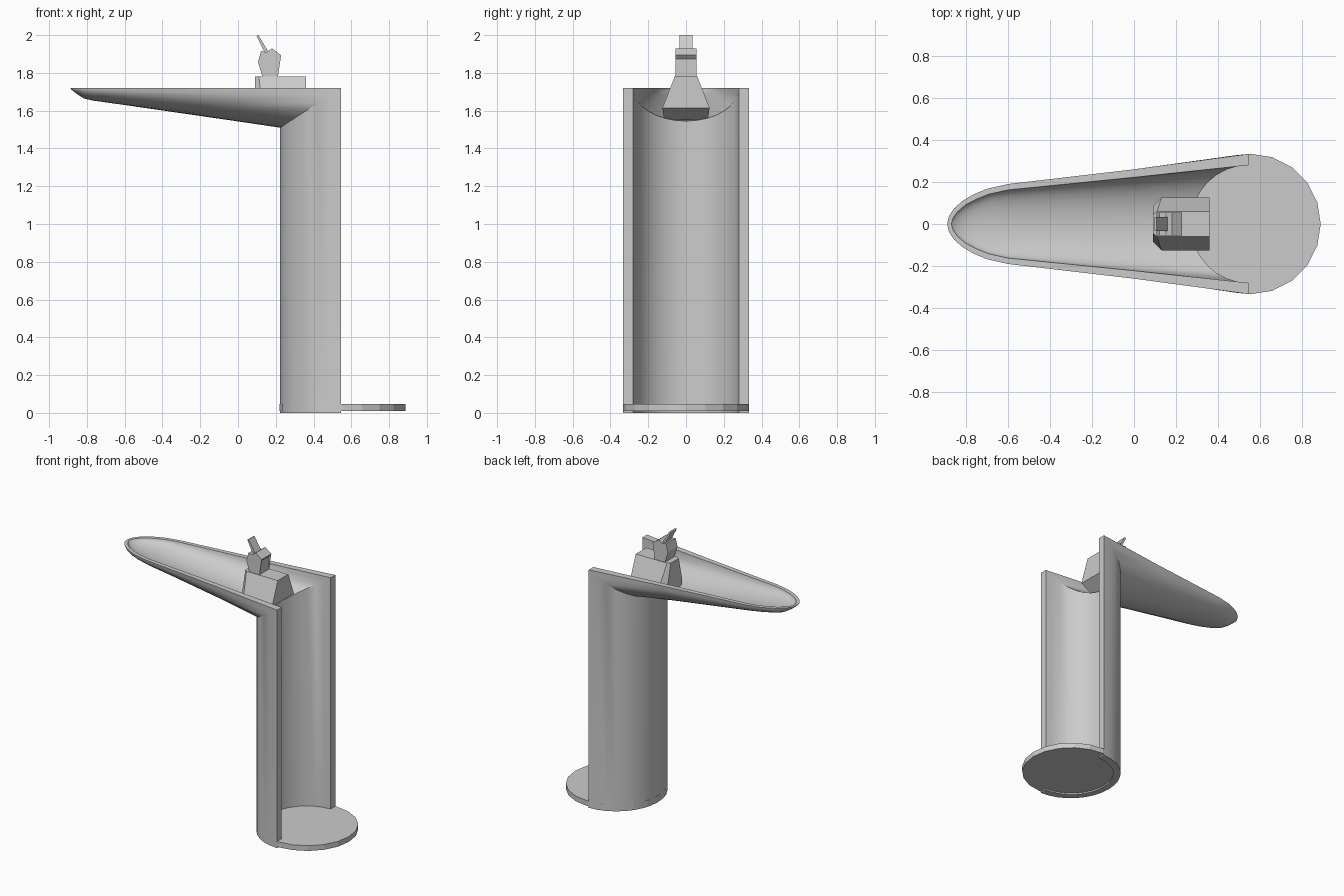
import bpy, bmesh, math

if "Cube" in bpy.data.objects:
    bpy.data.objects.remove(bpy.data.objects["Cube"])

N = 16      # segments across each half-round section
TOP = 1.72  # rim height


def finish(name, bm, smooth=False):
    bmesh.ops.recalc_face_normals(bm, faces=bm.faces)
    me = bpy.data.meshes.new(name)
    bm.to_mesh(me)
    bm.free()
    ob = bpy.data.objects.new(name, me)
    bpy.context.collection.objects.link(ob)
    if smooth:
        me.shade_smooth()
        me.set_sharp_from_angle(angle=math.radians(30))
    return ob


def loft(name, rings, smooth=False):
    bm = bmesh.new()
    vs = [[bm.verts.new(p) for p in r] for r in rings]
    n = len(rings[0])
    for a, b in zip(vs, vs[1:]):
        for i in range(n):
            j = (i + 1) % n
            bm.faces.new((a[i], a[j], b[j], b[i]))
    bm.faces.new(vs[0])
    bm.faces.new(vs[-1])
    bmesh.ops.triangulate(bm, faces=[f for f in bm.faces if len(f.verts) > 4])
    return finish(name, bm, smooth)


def prism(name, profile, half_width):
    """Extrude an x-z profile symmetrically across y."""
    return loft(name, [[(x, y, z) for x, z in profile] for y in (-half_width, half_width)])


def arc(x, w, setback, z, depth):
    """Half ellipse running rim to rim, sagging back in x and down in z."""
    pts = []
    for i in range(N + 1):
        t = math.pi * i / N
        s = math.sin(t)
        pts.append((x - setback * s, -w * math.cos(t), z - depth * s))
    return pts


def shell(outer, inner):
    return arc(*outer) + arc(*inner)[::-1]


# bent half-pipe: upright column, mitred corner, tapering trough, rounded tip
rings = [
    shell((0.545, 0.333, 0.322, 0, 0), (0.545, 0.28, 0.275, 0, 0)),
    shell((0.545, 0.333, 0.322, TOP, 0.21), (0.545, 0.28, 0.275, TOP, 0.175)),
]
trough = [  # outer x, half width, depth, inner x, half width, depth
    (0.0, 0.26, 0.177, 0.0, 0.222, 0.142),
    (-0.6, 0.19, 0.09, -0.6, 0.162, 0.062),
    (-0.7, 0.167, 0.076, -0.69, 0.142, 0.05),
    (-0.765, 0.14, 0.067, -0.75, 0.118, 0.043),
    (-0.815, 0.11, 0.056, -0.80, 0.092, 0.036),
    (-0.855, 0.075, 0.03, -0.84, 0.058, 0.02),
    (-0.88, 0.038, 0.01, -0.86, 0.03, 0.008),
    (-0.888, 0.006, 0.001, -0.868, 0.004, 0.001),
]
for xo, wo, do, xi, wi, di in trough:
    rings.append(shell((xo, wo, 0, TOP, do), (xi, wi, 0, TOP, di)))
loft("column_and_trough", rings, True)

# round foot plate
bm = bmesh.new()
bmesh.ops.create_cone(bm, cap_ends=True, segments=20, radius1=0.334, radius2=0.334, depth=0.038)
bmesh.ops.translate(bm, verts=bm.verts, vec=(0.554, 0, 0.029))
finish("foot_plate", bm)


# pedestal with sloping sides, chamfered back and slanted underside
def plan(pts):
    return pts + [(x, -y, z) for x, y, z in reversed(pts)]


loft("pedestal", [
    plan([(0.26, 0.115, 1.55), (0.13, 0.115, 1.58), (0.09, 0.075, 1.57)]),
    plan([(0.36, 0.125, 1.615), (0.13, 0.125, 1.615), (0.09, 0.085, 1.615)]),
    plan([(0.36, 0.06, 1.78), (0.11, 0.06, 1.78), (0.09, 0.045, 1.78)]),
])

# angular head and its tilted lever
prism("head", [(0.132, 1.77), (0.21, 1.77), (0.21, 1.873), (0.228, 1.894),
               (0.18, 1.93), (0.153, 1.91), (0.122, 1.915), (0.106, 1.857)], 0.055)
prism("lever", [(0.148, 1.895), (0.165, 1.905), (0.108, 2.0), (0.098, 1.995)], 0.034)
